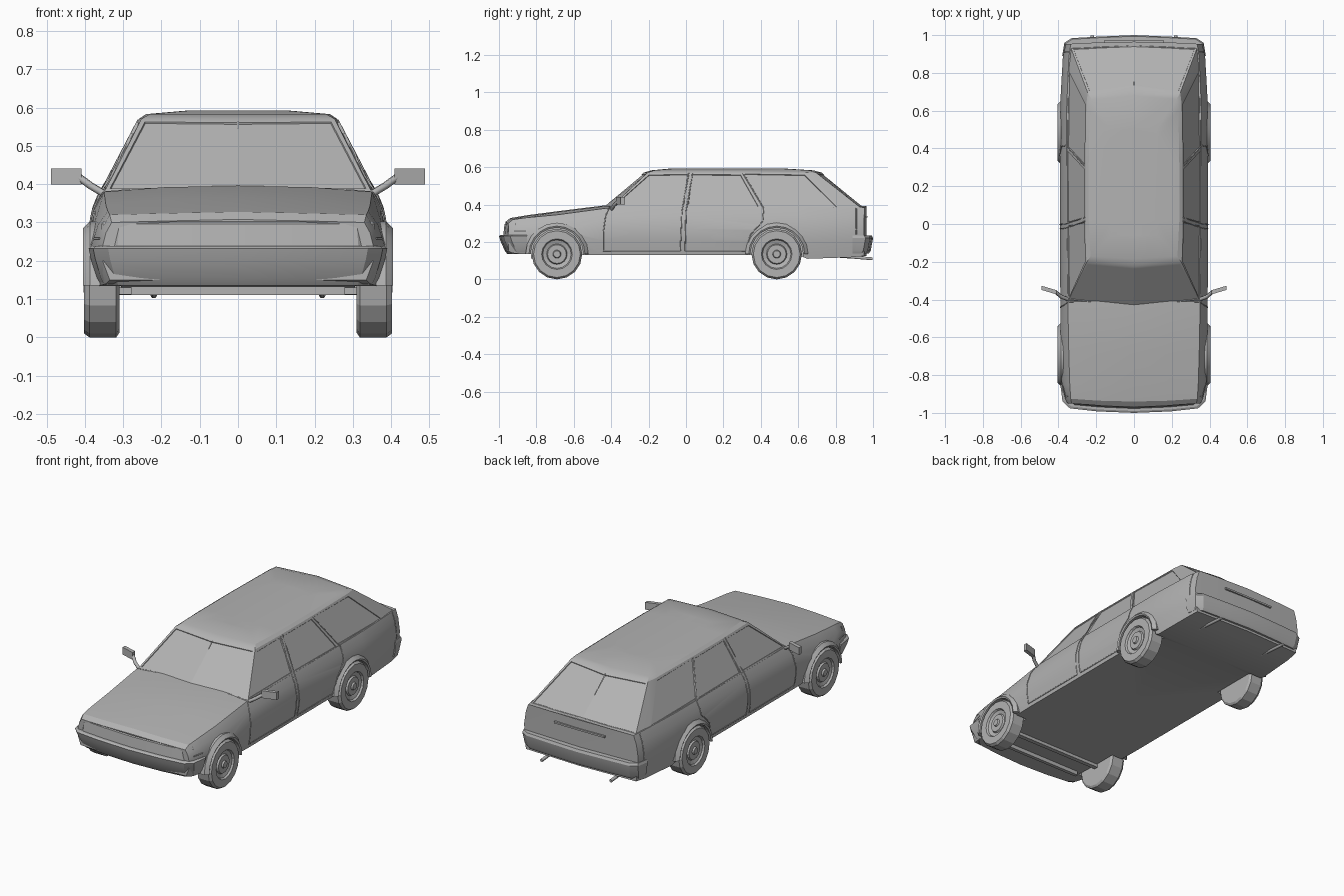
import bpy, bmesh, math
from mathutils import Vector
from mathutils.bvhtree import BVHTree

if "Cube" in bpy.data.objects:
    bpy.data.objects.remove(bpy.data.objects["Cube"])

grey = bpy.data.materials.new("plain_grey")
grey.use_nodes = True
COLOUR = (0.45, 0.45, 0.45, 1)
grey.diffuse_color = COLOUR
grey.node_tree.nodes["Principled BSDF"].inputs["Base Color"].default_value = COLOUR


def finish(name, bm, mirror=True, smooth=25):
    """Turn a bmesh into an object, mirrored across x."""
    bmesh.ops.recalc_face_normals(bm, faces=bm.faces)
    me = bpy.data.meshes.new(name)
    bm.to_mesh(me)
    me.materials.append(grey)
    if smooth:
        for p in me.polygons:
            p.use_smooth = True
        me.set_sharp_from_angle(angle=math.radians(smooth))
    ob = bpy.data.objects.new(name, me)
    bpy.context.collection.objects.link(ob)
    if mirror:
        ob.modifiers.new("Mirror", "MIRROR")
    return ob


def loft(rings, axis):
    """Half shell through rings that start and end on the centre plane, capped at both ends."""
    bm = bmesh.new()
    rows = [[bm.verts.new(p) for p in r] for r in rings]
    walls = []
    for a, b in zip(rows, rows[1:]):
        walls.append([bm.faces.new((a[i], a[i + 1], b[i + 1], b[i])) for i in range(len(a) - 1)])
    for row in (rows[0], rows[-1]):
        start = row[0].co.y
        mid = [bm.verts.new((0, start if axis == "y" else v.co.y, v.co.z)) for v in row]
        for i in range(len(row) - 1):
            bm.faces.new((row[i], row[i + 1], mid[i + 1], mid[i]))
    keep = walls
    bmesh.ops.remove_doubles(bm, verts=bm.verts, dist=0.0001)
    bmesh.ops.recalc_face_normals(bm, faces=bm.faces)
    return bm, keep


def body_ring(y, zb, xb, xm, xs, zs, zt, bow=0):
    h = zs - zb
    half = [(0, zb), (xb, zb), (xm - 0.003, zb + 0.3 * h), (xm, zb + 0.55 * h),
            (0.6 * xm + 0.4 * xs, zb + 0.82 * h), (xs, zs), (0.55 * xs, zt - 0.004), (0, zt)]
    return [(x, y + bow * (1 - (x / 0.39) ** 2), z) for x, z in half]


# Lower body, from nose to tail
body_bm, _ = loft([body_ring(*s) for s in (
    (-0.945, 0.15, 0.335, 0.355, 0.33, 0.30, 0.308, -0.02),
    (-0.92, 0.14, 0.345, 0.365, 0.335, 0.32, 0.328, -0.02),
    (-0.85, 0.135, 0.36, 0.382, 0.34, 0.33, 0.343),
    (-0.69, 0.13, 0.37, 0.39, 0.345, 0.345, 0.364),
    (-0.43, 0.13, 0.375, 0.39, 0.35, 0.38, 0.396),
    (0, 0.13, 0.375, 0.392, 0.355, 0.385, 0.388),
    (0.6, 0.13, 0.375, 0.39, 0.357, 0.388, 0.392),
    (0.65, 0.11, 0.37, 0.39, 0.355, 0.388, 0.392),
    (0.88, 0.118, 0.36, 0.377, 0.345, 0.388, 0.392),
    (0.95, 0.125, 0.35, 0.362, 0.335, 0.385, 0.392, 0.015))], "y")
body_tree = BVHTree.FromBMesh(body_bm)
body = finish("body", body_bm)

# Cabin with glass areas set into the walls
cabin_layers = [
    [(0, -0.45), (0.348, -0.405), (0.356, 0), (0.357, 0.4), (0.348, 0.82), (0.335, 0.935), (0, 0.958)],
    [(0, -0.225), (0.252, -0.205), (0.258, 0.02), (0.258, 0.3), (0.252, 0.64), (0.245, 0.695), (0, 0.725)],
    [(0, -0.185), (0.23, -0.17), (0.24, 0.02), (0.24, 0.3), (0.235, 0.6), (0.225, 0.66), (0, 0.68)],
    [(0, -0.08), (0.12, -0.06), (0.125, 0.02), (0.125, 0.3), (0.125, 0.45), (0.12, 0.5), (0, 0.52)]]
cabin_bm, walls = loft([[(x, y, z) for x, y in layer] for layer, z in
                        zip(cabin_layers, (0.382, 0.571, 0.583, 0.593))], "z")
for i in (0, 1, 2, 3, 5):
    bmesh.ops.inset_region(cabin_bm, faces=[walls[0][i]], thickness=0.016, depth=0,
                           use_boundary=False)
    bmesh.ops.inset_region(cabin_bm, faces=[walls[0][i]], thickness=0.002, depth=-0.004,
                           use_boundary=False)
cabin_tree = BVHTree.FromBMesh(cabin_bm)
finish("cabin", cabin_bm)


# Bumpers and lamp panel share a curved plan outline
def curved_bar(name, sign, layers, front, depth, width, sweep=0.06):
    rings = []
    for z, inset in layers:
        f, w = front - inset, width - inset * 0.7
        half = [(0, f), (0.5 * w, f - 0.008), (0.87 * w, f - 0.4 * sweep),
                (0.97 * w, f - sweep), (w, front - depth), (0, front - depth)]
        rings.append([(x, sign * y, z) for x, y in half])
    finish(name, loft(rings, "z")[0])


curved_bar("front_bumper", -1, ((0.135, 0.045), (0.155, 0.03), (0.205, 0.008), (0.232, 0), (0.238, 0.01)),
           1.0, 0.15, 0.39)
curved_bar("rear_bumper", 1, ((0.138, 0.022), (0.155, 0.012), (0.22, 0), (0.234, 0.006)),
           1.0, 0.11, 0.38, 0.04)
curved_bar("front_lamp_panel", -1, ((0.23, 0), (0.296, 0.008), (0.304, 0.016)), 0.978, 0.07, 0.362, 0.05)


# Wheels turned from a profile around the axle
def turned(profile, y, z, sides, bm):
    rings = []
    for r, x in profile:
        rings.append([bm.verts.new((x, y + r * math.cos(a), z + r * math.sin(a)))
                      for a in (2 * math.pi * k / sides for k in range(sides))])
    for a, b in zip(rings, rings[1:]):
        for k in range(sides):
            n = (k + 1) % sides
            bm.faces.new((a[k], a[n], b[n], b[k]))
    bm.faces.new(rings[0])
    bm.faces.new(rings[-1])


TYRE = [(0.123, 0.31), (0.135, 0.318), (0.135, 0.388), (0.125, 0.402), (0.082, 0.402), (0.076, 0.392),
        (0.055, 0.385), (0.05, 0.394), (0.022, 0.394), (0.018, 0.403), (0.008, 0.403)]
AXLES = {"front": -0.69, "rear": 0.485}
wells = bmesh.new()
for end, y in AXLES.items():
    bm = bmesh.new()
    turned(TYRE, y, 0.135, 16, bm)
    finish(end + "_wheels", bm, smooth=0)
    turned([(0.142, 0.305), (0.142, 0.5)], y, 0.135, 24, wells)

    # Raised lip around each wheel opening
    bm = bmesh.new()
    section = [(0.141, 0.36), (0.141, 0.4), (0.15, 0.405), (0.168, 0.386), (0.168, 0.36)]
    arcs = []
    for k in range(11):
        a = math.pi * k / 10
        arcs.append([bm.verts.new((x, y + r * math.cos(a), 0.135 + r * math.sin(a))) for r, x in section])
    for a, b in zip(arcs, arcs[1:]):
        for i in range(5):
            j = (i + 1) % 5
            bm.faces.new((a[i], a[j], b[j], b[i]))
    bm.faces.new(arcs[0])
    bm.faces.new(arcs[-1])
    finish(end + "_arch_lips", bm)

cutter = finish("wheel_well_cutter", wells, smooth=0)
cutter.hide_render = True
cutter.hide_viewport = True
cutter.display_type = "WIRE"
cut = body.modifiers.new("Wheel wells", "BOOLEAN")
cut.object = cutter
cut.operation = "DIFFERENCE"
cut.solver = "EXACT"


# Thin lines and tubes
def tube(name, points, radius, mirror=True):
    cu = bpy.data.curves.new(name, "CURVE")
    cu.dimensions = "3D"
    cu.bevel_depth = radius
    cu.bevel_resolution = 1
    cu.use_fill_caps = True
    sp = cu.splines.new("POLY")
    sp.points.add(len(points) - 1)
    for p, co in zip(sp.points, points):
        p.co = (*co, 1)
    cu.materials.append(grey)
    ob = bpy.data.objects.new(name, cu)
    bpy.context.collection.objects.link(ob)
    if mirror:
        ob.modifiers.new("Mirror", "MIRROR")


def side_line(name, path):
    """Trim line laid on the side of the car, given as (y, z) points."""
    pts = []
    for (y0, z0), (y1, z1) in zip(path, path[1:]):
        for k in range(8):
            y, z = y0 + (y1 - y0) * k / 7, z0 + (z1 - z0) * k / 7
            hits = [t.ray_cast(Vector((1, y, z)), Vector((-1, 0, 0)))[0] for t in (body_tree, cabin_tree)]
            hits = [h.x for h in hits if h]
            if hits:
                pts.append((max(hits), y, z))
    tube(name, pts, 0.003)


side_line("front_door_seam", [(-0.41, 0.385), (-0.43, 0.34), (-0.442, 0.25), (-0.442, 0.152), (-0.03, 0.152)])
side_line("centre_door_seam", [(-0.03, 0.152), (-0.022, 0.36), (0.015, 0.568)])
side_line("centre_pillar_trim", [(-0.005, 0.152), (0.0, 0.36), (0.035, 0.568)])
side_line("rear_door_seam", [(-0.005, 0.152), (0.32, 0.152), (0.345, 0.24), (0.41, 0.31), (0.415, 0.38),
                             (0.305, 0.565)])
side_line("tail_lamp_seam", [(0.91, 0.24), (0.91, 0.38)])
side_line("front_marker_top", [(-0.92, 0.258), (-0.855, 0.258)])


# Straight boxes, optionally mirrored
def box(name, centre, size, mirror=False, slant=0):
    bm = bmesh.new()
    bmesh.ops.create_cube(bm, size=1)
    for v in bm.verts:
        x, y, z = (c * s for c, s in zip(v.co, size))
        v.co = Vector(centre) + Vector((x, y + slant * x, z))
    finish(name, bm, mirror, smooth=0)


box("tailgate_handle", (0, 0.965, 0.335), (0.32, 0.012, 0.01))
box("front_axle", (0, -0.69, 0.122), (0.62, 0.025, 0.02))
box("front_crossbar", (0, -0.82, 0.122), (0.56, 0.02, 0.022))
box("mirror_heads", (0.449, -0.35, 0.42), (0.08, 0.022, 0.042), True, 0.3)
tube("mirror_arms", [(0.345, -0.4, 0.372), (0.385, -0.385, 0.396), (0.415, -0.36, 0.418)], 0.01)
tube("exhaust_pipes", [(0.22, 0.8, 0.125), (0.22, 0.9, 0.118), (0.22, 0.998, 0.11)], 0.009)
